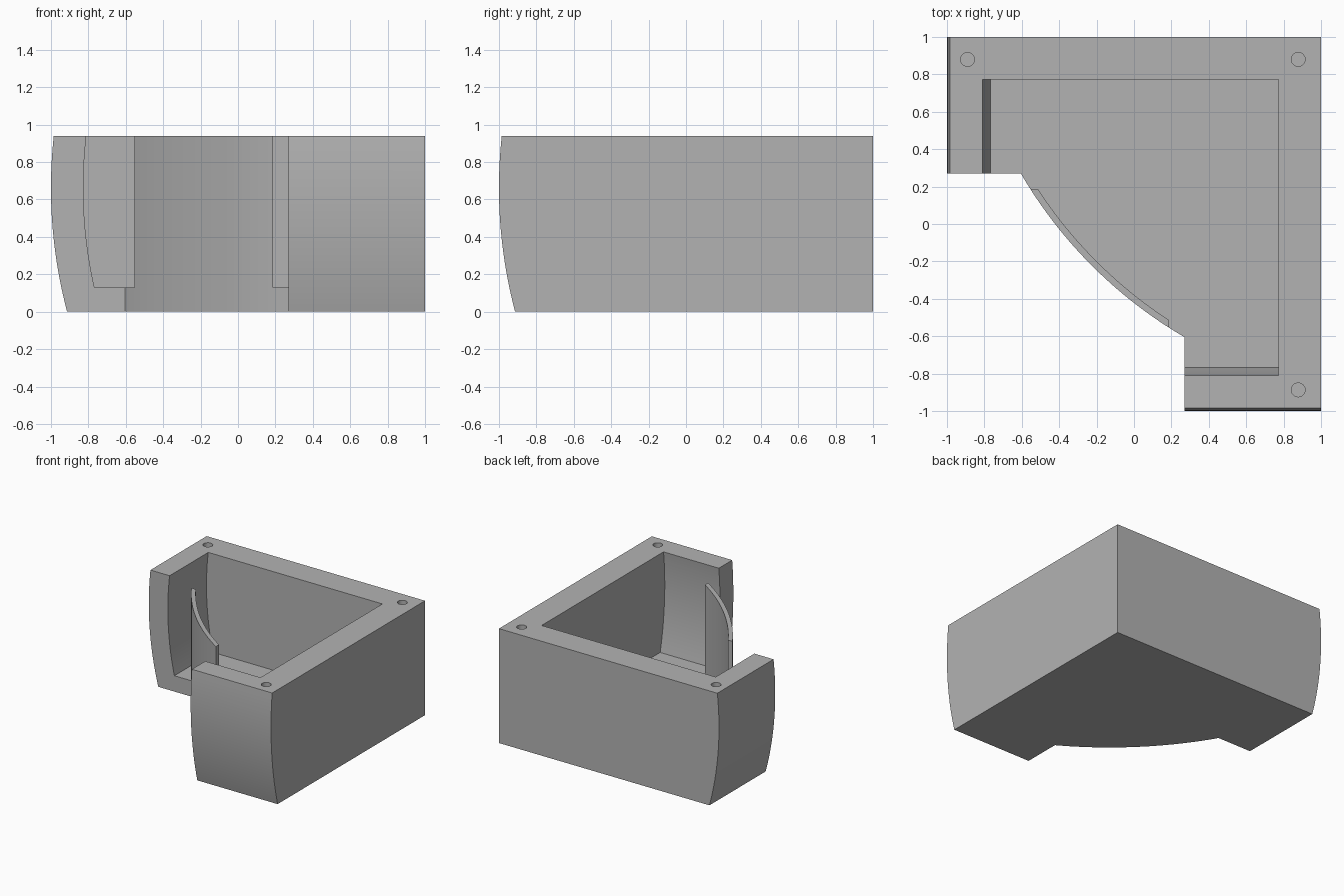
import bpy, bmesh, math
from mathutils import Vector

if "Cube" in bpy.data.objects:
    bpy.data.objects.remove(bpy.data.objects["Cube"])

H, FLOOR = 0.94, 0.13
grey = bpy.data.materials.new("plain grey")
grey.diffuse_color = (0.45, 0.45, 0.45, 1)
grey.use_nodes = True
grey.node_tree.nodes["Principled BSDF"].inputs["Base Color"].default_value = grey.diffuse_color


def prism(name, pts, place, lo, hi):
    """Extrude a 2D outline from lo to hi; place(u, v, w) maps it to xyz."""
    bm = bmesh.new()
    a = [bm.verts.new(place(u, v, lo)) for u, v in pts]
    b = [bm.verts.new(place(u, v, hi)) for u, v in pts]
    bm.faces.new(a)
    bm.faces.new(b)
    for i in range(len(pts)):
        j = (i + 1) % len(pts)
        bm.faces.new((a[i], a[j], b[j], b[i]))
    bmesh.ops.recalc_face_normals(bm, faces=bm.faces)
    me = bpy.data.meshes.new(name)
    bm.to_mesh(me)
    bm.free()
    ob = bpy.data.objects.new(name, me)
    bpy.context.collection.objects.link(ob)
    me.materials.append(grey)
    return ob


def combine(ob, other, op):
    """Apply a boolean and discard the helper."""
    m = ob.modifiers.new(op, 'BOOLEAN')
    m.operation, m.object, m.solver = op, other, 'EXACT'
    bpy.context.view_layer.objects.active = ob
    bpy.ops.object.modifier_apply(modifier=m.name)
    bpy.data.objects.remove(other)


def along_y(u, v, w): return Vector((u, w, v))
def along_x(u, v, w): return Vector((w, u, v))
def along_z(u, v, w): return Vector((u, v, w))


def bulged(radius, far, z0, z1, n=24):
    """Side profile: straight at 'far', bulging arc on the negative side."""
    zs = [z0 + (z1 - z0) * i / n for i in range(n + 1)]
    arc = [(1.58 - math.sqrt(radius ** 2 - (z - 0.662) ** 2), z) for z in zs]
    return arc + [(far, z1), (far, z0)]


def bulged_block(name, radius, far, z0, z1):
    ob = prism(name, bulged(radius, far, z0, z1), along_y, -1.5, far)
    combine(ob, prism("helper", bulged(radius, far, z0, z1), along_x, -1.5, far + 0.0), 'INTERSECT')
    return ob


C = 1.5                                   # centre of the front arc, on the diagonal
R = math.hypot(C + 0.605, C - 0.27)


def front_arc(radius, y_end, n=40):
    """Arc from its left end at height y_end to the mirrored end."""
    a0 = math.pi + math.asin((C - y_end) / radius)
    a1 = 2.5 * math.pi - a0
    return [(C + radius * math.cos(a0 + (a1 - a0) * i / n),
             C + radius * math.sin(a0 + (a1 - a0) * i / n)) for i in range(n + 1)]


# Outer housing with two bulged sides
housing = bulged_block("housing", 2.58, 1.0, 0, H)

# Stepped, arched front corner
corner = [(-2, 0.27)] + front_arc(R, 0.27) + [(0.27, -2), (-2, -2)]
combine(housing, prism("corner_cutter", corner, along_z, -1, 2), 'DIFFERENCE')

# Hollow interior
combine(housing, bulged_block("cavity_cutter", 2.407, 0.772, FLOOR, 1.2), 'DIFFERENCE')

# Screw holes in the rim
ring = [(0.037 * math.cos(i * math.tau / 32), 0.037 * math.sin(i * math.tau / 32)) for i in range(32)]
for x, y in ((-0.89, 0.88), (0.878, 0.88), (0.878, -0.887)):
    hole = prism("hole_cutter", [(x + u, y + v) for u, v in ring], along_z, H - 0.3, 1.2)
    combine(housing, hole, 'DIFFERENCE')

# Thin curved front panel
outline = front_arc(R, 0.187) + front_arc(R - 0.034, 0.187)[::-1]
panel = prism("front_panel", outline, along_z, FLOOR, H)

for ob in (housing, panel):
    bpy.ops.object.select_all(action='DESELECT')
    ob.select_set(True)
    bpy.context.view_layer.objects.active = ob
    bpy.ops.object.shade_smooth_by_angle(angle=math.radians(30))
